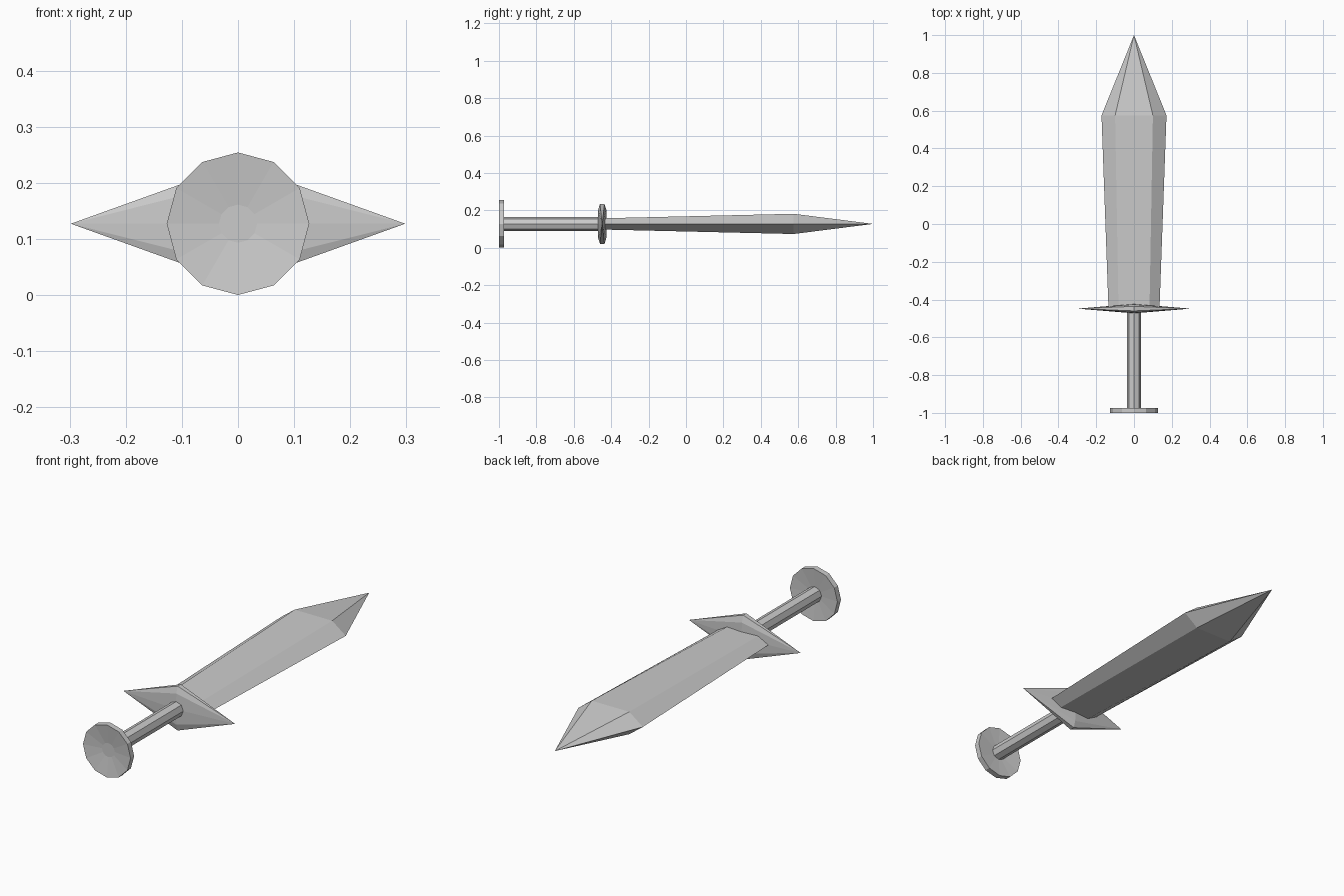
import bpy, bmesh, math

if "Cube" in bpy.data.objects:
    bpy.data.objects.remove(bpy.data.objects["Cube"])

MID = 0.1275  # height of the long axis

steel = bpy.data.materials.new("light grey steel")
steel.use_nodes = True
GREY = (0.6, 0.6, 0.6, 1)
steel.diffuse_color = GREY
steel.node_tree.nodes["Principled BSDF"].inputs["Base Color"].default_value = GREY


def loft(name, sections):
    """Skin a chain of sections; a section with one point closes to a tip."""
    bm = bmesh.new()
    rings = [[bm.verts.new((x, y, z + MID)) for x, y, z in s] for s in sections]
    for a, b in zip(rings, rings[1:]):
        n = max(len(a), len(b))
        for i in range(n):
            j = (i + 1) % n
            if len(a) == 1:
                bm.faces.new((a[0], b[i], b[j]))
            elif len(b) == 1:
                bm.faces.new((a[i], a[j], b[0]))
            else:
                bm.faces.new((a[i], a[j], b[j], b[i]))
    for end in (rings[0], rings[-1]):
        if len(end) > 2:
            bm.faces.new(end)
    bmesh.ops.recalc_face_normals(bm, faces=bm.faces)
    mesh = bpy.data.meshes.new(name)
    bm.to_mesh(mesh)
    bm.free()
    mesh.materials.append(steel)
    obj = bpy.data.objects.new(name, mesh)
    bpy.context.collection.objects.link(obj)
    return obj


def circle(radius, y, sides):
    turn = 2 * math.pi / sides
    return [(radius * math.cos(i * turn), y, radius * math.sin(i * turn))
            for i in range(sides)]


def blade_section(y, edge, flat, thick):
    return [(edge, y, 0), (flat, y, thick), (-flat, y, thick),
            (-edge, y, 0), (-flat, y, -thick), (flat, y, -thick)]


# Pommel: twelve-sided disc, dished on both faces
loft("pommel", [circle(r, y, 12) for r, y in
                ((0.034, -0.988), (0.127, -1), (0.127, -0.973), (0.034, -0.981))])

# Grip: octagonal rod
loft("grip", [circle(0.037, y, 8) for y in (-0.985, -0.45)])

# Guard: flattened middle section drawn out to a point on each side
GUARD_Y = -0.448
quarter = [(0.025, 0), (0.022, 0.075), (0.012, 0.107)]
upper = quarter + [(-y, z) for y, z in reversed(quarter)]
outline = upper + [(y, -z) for y, z in reversed(upper[1:-1])]
middle = [(0, GUARD_Y + y, z) for y, z in outline]
loft("guard", [[(-0.298, GUARD_Y, 0)], middle, [(0.298, GUARD_Y, 0)]])

# Blade: six-sided, widening to the shoulder, then a point
loft("blade", [blade_section(-0.448, 0.135, 0.082, 0.03),
               blade_section(0.575, 0.172, 0.1, 0.054),
               [(0, 1, 0)]])
